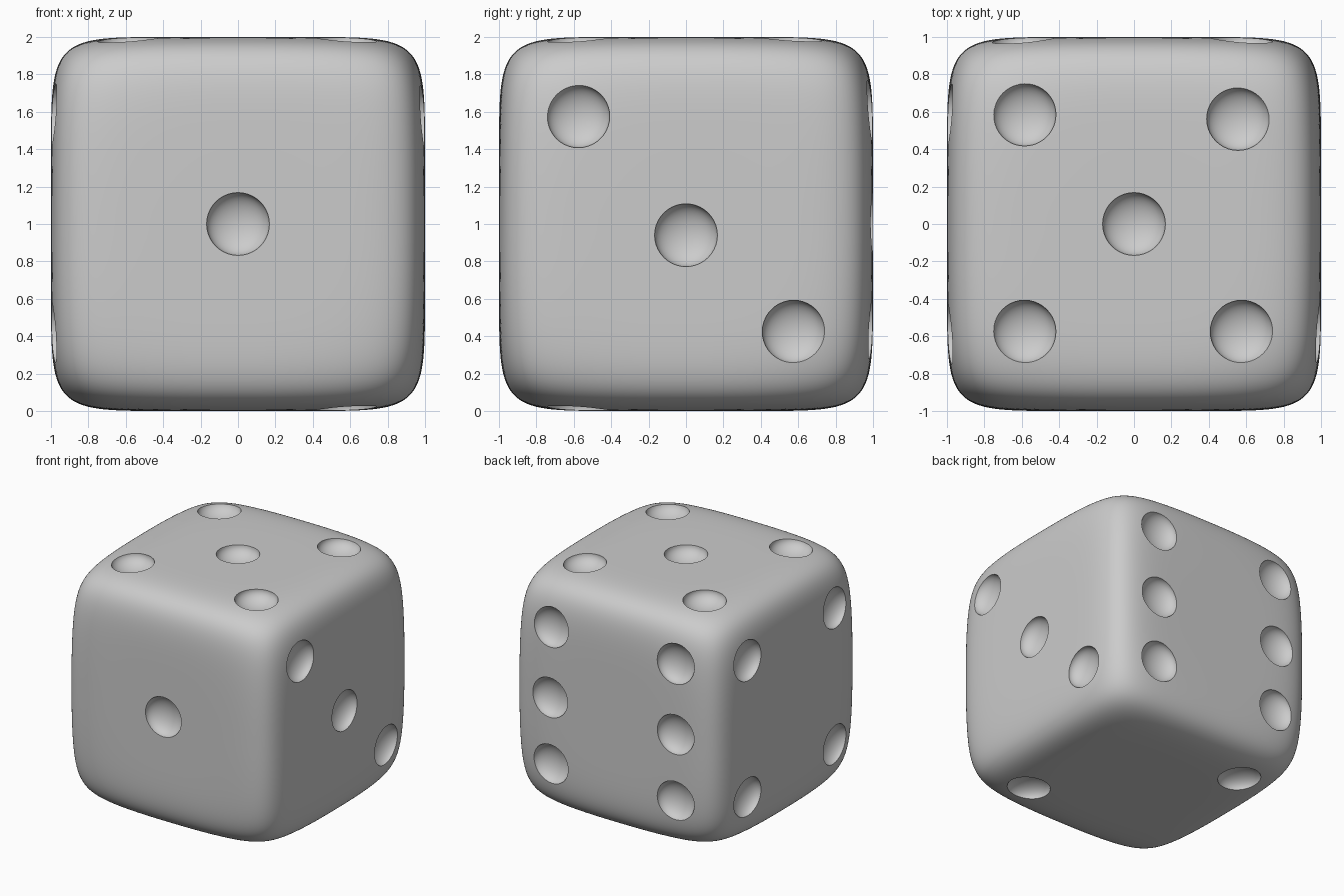
import bpy, bmesh
from mathutils import Vector, Matrix

old = bpy.data.objects.get("Cube")
if old:
    bpy.data.objects.remove(old, do_unlink=True)

# One flat grey for the whole die
grey = bpy.data.materials.new("plain grey")
grey.use_nodes = True
colour = (0.6, 0.6, 0.6, 1)
grey.diffuse_color = colour
grey.node_tree.nodes["Principled BSDF"].inputs["Base Color"].default_value = colour


def make_object(name, bm):
    mesh = bpy.data.meshes.new(name)
    bm.to_mesh(mesh)
    bm.free()
    mesh.materials.append(grey)
    obj = bpy.data.objects.new(name, mesh)
    bpy.context.collection.objects.link(obj)
    return obj


# Die body: a subdivided cube pushed out to a pillowy rounded cube
POWER, CORNER = 8, 0.74


def pillow(p):
    x, y, z = (abs(c) for c in p)
    size = x**POWER + y**POWER + z**POWER + CORNER * (x * y * z) ** (POWER / 3)
    return p * size ** (-1 / POWER)


bm = bmesh.new()
bmesh.ops.create_cube(bm, size=2)
bmesh.ops.subdivide_edges(bm, edges=bm.edges[:], cuts=55, use_grid_fill=True)
for v in bm.verts:
    v.co = pillow(v.co) + Vector((0, 0, 1))
die = make_object("die_body", bm)

# Pip positions on each face, given as the two in-face coordinates
E = 0.58
faces = {
    "front": ((0, -1, 0), [(0, 0)]),
    "back": ((0, 1, 0), [(x, z) for x in (-0.6, E) for z in (-0.56, 0.01, 0.61)]),
    "right": ((1, 0, 0), [(-E, E), (0, -0.06), (E, -E)]),
    "left": ((-1, 0, 0), [(y, z) for y in (-0.59, 0.59) for z in (-E, 0.59)]),
    "top": ((0, 0, 1), [(-0.59, 0.59), (0.56, 0.565), (0, 0),
                        (-0.59, -E), (E, -E)]),
    "bottom": ((0, 0, -1), [(E, -E), (-E, E)]),
}

# Pip cutter: one flattened ball per pip, sunk along the face direction
RADIUS, DEPTH = 0.168, 0.1
bm = bmesh.new()
for normal, spots in faces.values():
    n = Vector(normal)
    axis = max(range(3), key=lambda i: abs(n[i]))
    for a, b in spots:
        coords = [a, b]
        coords.insert(axis, n[axis])
        centre = pillow(Vector(coords)) + Vector((0, 0, 1))
        turn = n.to_track_quat("Z", "Y").to_matrix().to_4x4()
        squash = Matrix.Diagonal((RADIUS, RADIUS, DEPTH, 1))
        bmesh.ops.create_uvsphere(bm, u_segments=40, v_segments=24, radius=1,
                                  matrix=Matrix.Translation(centre) @ turn @ squash)
cutter = make_object("pip_cutter", bm)

# Carve the pips and apply
cut = die.modifiers.new("pips", "BOOLEAN")
cut.operation = "DIFFERENCE"
cut.solver = "EXACT"
cut.object = cutter
bpy.ops.object.select_all(action="DESELECT")
bpy.context.view_layer.objects.active = die
die.select_set(True)
bpy.ops.object.modifier_apply(modifier=cut.name)
bpy.data.objects.remove(cutter, do_unlink=True)
bpy.ops.object.shade_smooth_by_angle(angle=0.6)
